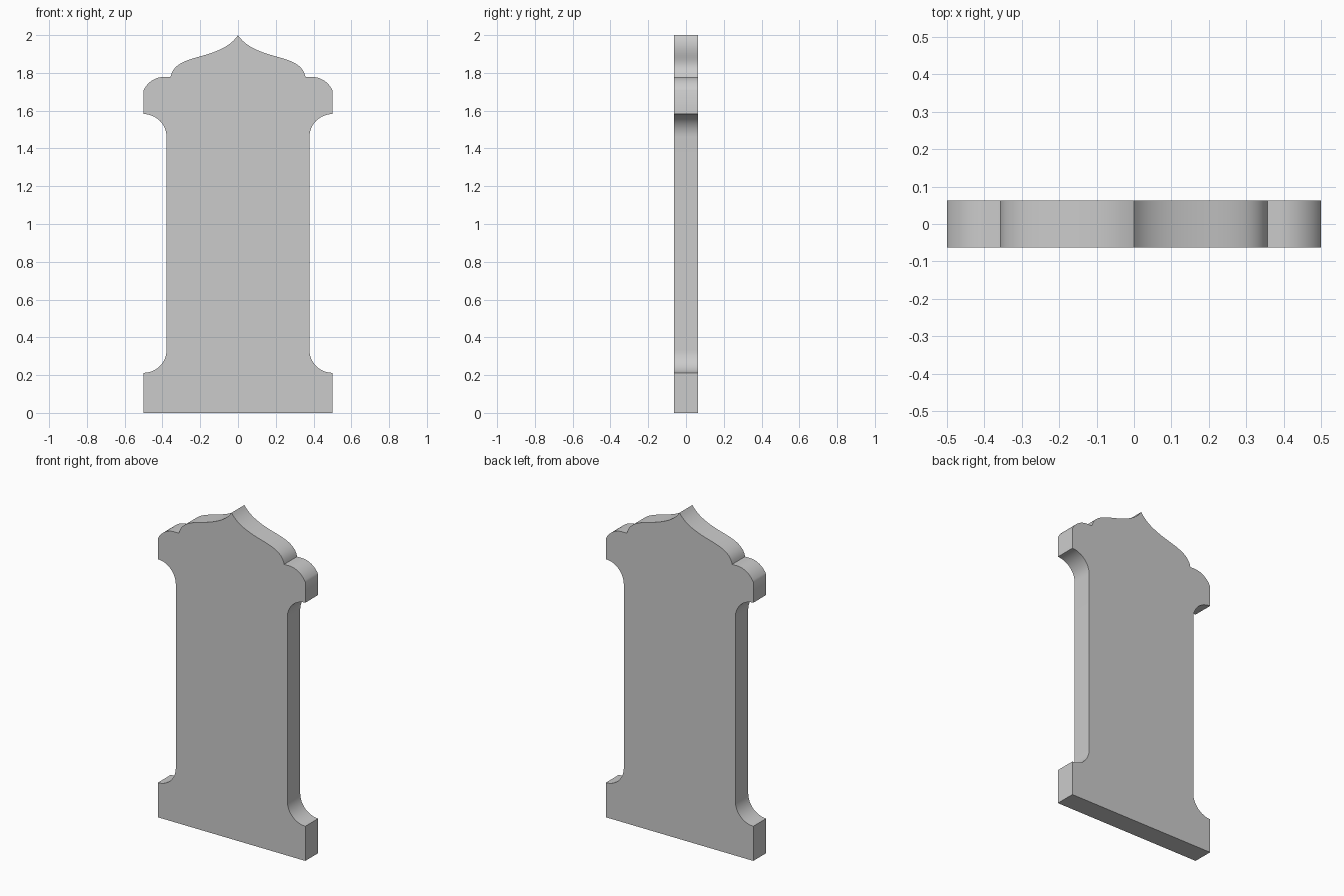
import bpy, bmesh
from math import cos, sin, radians

if "Cube" in bpy.data.objects:
    bpy.data.objects.remove(bpy.data.objects["Cube"])

HALF_DEPTH = 0.0625


def arc(cx, cz, r, a0, a1, n=12):
    angles = [radians(a0 + (a1 - a0) * i / n) for i in range(n + 1)]
    return [(cx + r * cos(a), cz + r * sin(a)) for a in angles]


def bezier(p0, p1, p2, p3, n=12):
    pts = []
    for i in range(n + 1):
        t = i / n
        w = ((1 - t) ** 3, 3 * t * (1 - t) ** 2, 3 * t * t * (1 - t), t ** 3)
        pts.append(tuple(sum(k * p[c] for k, p in zip(w, (p0, p1, p2, p3)))
                         for c in (0, 1)))
    return pts


# Right half of the outline, from the foot to the pointed tip
half = [(0.5, 0.0)]
half += arc(0.5, 0.334, 0.122, 270, 180)       # cove above the foot
half += arc(0.5, 1.46, 0.122, 180, 90)         # cove below the shoulder
half += arc(0.389, 1.657, 0.122, 24.5, 90)     # rounded shoulder
half += bezier((0.357, 1.779), (0.345, 1.84), (0.29, 1.862), (0.22, 1.882))
half += bezier((0.22, 1.882), (0.12, 1.908), (0.04, 1.938), (0.0, 2.0))[1:]

# Mirror to a full outline and extrude to the slab thickness
outline = half + [(-x, z) for x, z in reversed(half[:-1])]
bm = bmesh.new()
face = bm.faces.new([bm.verts.new((x, -HALF_DEPTH, z)) for x, z in outline])
ext = bmesh.ops.extrude_face_region(bm, geom=[face])
moved = [g for g in ext["geom"] if isinstance(g, bmesh.types.BMVert)]
bmesh.ops.translate(bm, vec=(0, 2 * HALF_DEPTH, 0), verts=moved)
bmesh.ops.recalc_face_normals(bm, faces=bm.faces[:])

mesh = bpy.data.meshes.new("headstone_slab")
bm.to_mesh(mesh)
bm.free()
slab = bpy.data.objects.new("headstone_slab", mesh)
bpy.context.collection.objects.link(slab)

# Smooth curved edges, keep corners crisp
bpy.context.view_layer.objects.active = slab
slab.select_set(True)
bpy.ops.object.shade_smooth_by_angle(angle=radians(30))
